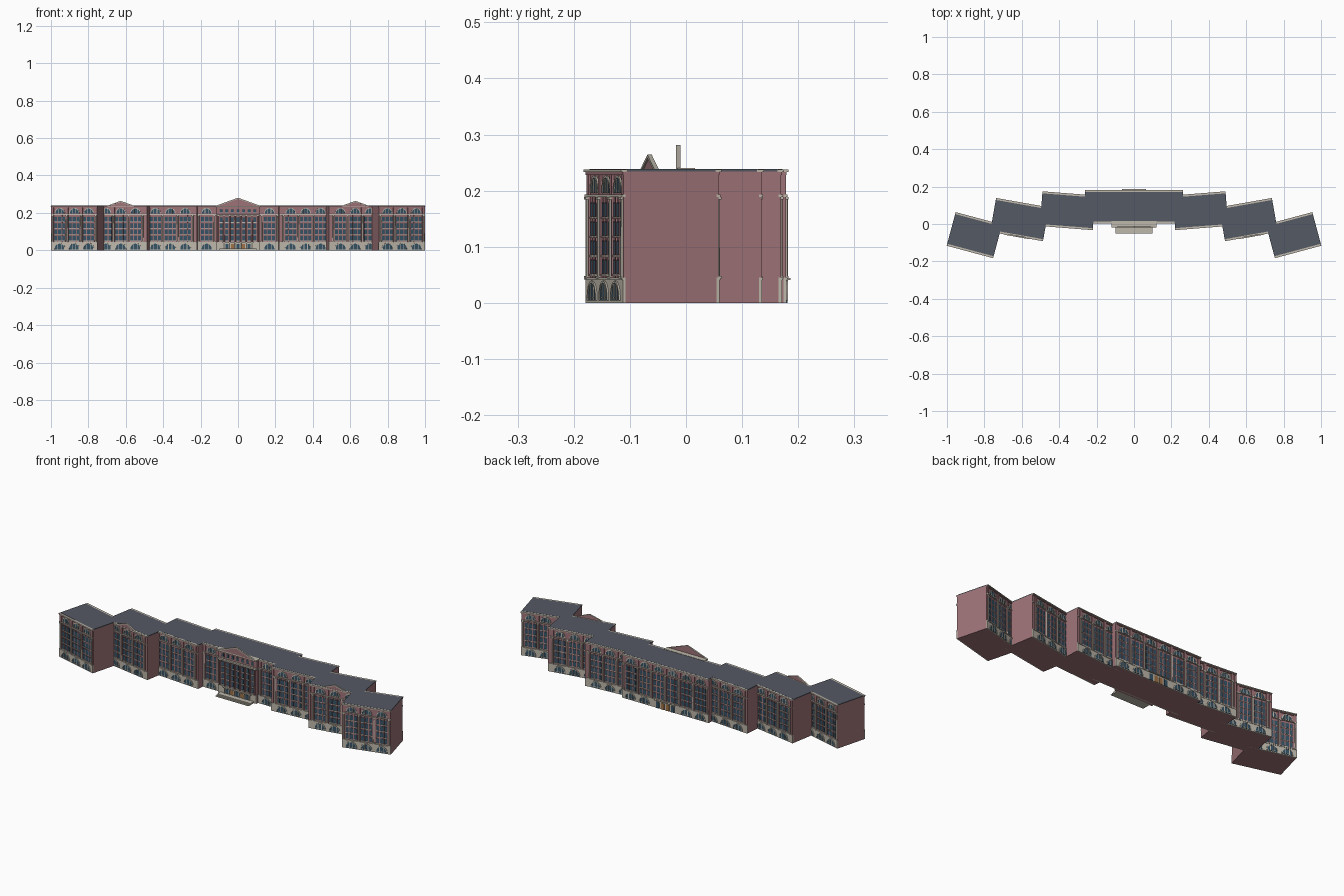
import bpy, bmesh
from math import sin, cos, pi, radians
from mathutils import Matrix, Vector

if "Cube" in bpy.data.objects:
    bpy.data.objects.remove(bpy.data.objects["Cube"])

COLORS = {
    "brick": (0.34, 0.17, 0.185, 1), "stone": (0.52, 0.48, 0.41, 1),
    "glass": (0.035, 0.085, 0.13, 1), "roof": (0.09, 0.10, 0.125, 1),
    "door": (0.36, 0.17, 0.06, 1), "frame": (0.16, 0.10, 0.10, 1)}
MATS = {}
for k, c in COLORS.items():
    MATS[k] = bpy.data.materials.new(k)
    MATS[k].diffuse_color = c
parts = {}


def prism(part, mat, M, pts, y0, y1):
    """Extrude an x-z outline from y0 (outer) to y1."""
    bm = parts.setdefault((part, mat), bmesh.new())
    a = [bm.verts.new(M @ Vector((x, y0, z))) for x, z in pts]
    b = [bm.verts.new(M @ Vector((x, y1, z))) for x, z in pts]
    bm.faces.new(a)
    bm.faces.new(b[::-1])
    n = len(pts)
    for i in range(n):
        j = (i + 1) % n
        bm.faces.new((a[j], a[i], b[i], b[j]))


def box(part, mat, M, x0, x1, y0, y1, z0, z1):
    prism(part, mat, M, [(x0, z0), (x1, z0), (x1, z1), (x0, z1)], y0, y1)


def column(part, mat, M, x, y, r, z0, z1, n=8):
    bm = parts.setdefault((part, mat), bmesh.new())
    bmesh.ops.create_cone(bm, cap_ends=True, segments=n, radius1=r, radius2=r * 0.88,
                          depth=z1 - z0, matrix=M @ Matrix.Translation((x, y, (z0 + z1) / 2)))


def arc(c, z, r, n=12):
    return [(c + r * cos(pi * i / n), z + r * sin(pi * i / n)) for i in range(n + 1)]


def arch_window(M, c, z0, spring, r, yf, trim):
    prism("arch_windows", "glass", M, [(c - r, z0), (c + r, z0)] + arc(c, spring, r), yf - 0.001, yf + 0.001)
    ro = r + 0.004
    ring = [(c + ro, z0)] + arc(c, spring, ro) + [(c - ro, z0), (c - r, z0)] + arc(c, spring, r)[::-1] + [(c + r, z0)]
    prism("arch_surrounds", trim, M, ring, yf - 0.003, yf)
    for dx in (-0.36, 0.36):
        x = c + dx * r
        box("arch_mullions", "stone", M, x - 0.0017, x + 0.0017, yf - 0.0025, yf, z0, spring + r * 0.93)
    box("arch_mullions", "stone", M, c - r, c + r, yf - 0.002, yf, spring - 0.0005, spring + 0.001)


def window(M, x, w, z0, z1, y):
    box("window_frames", "frame", M, x - w / 2 - 0.002, x + w / 2 + 0.002, y - 0.001, y + 0.001, z0 - 0.002, z1 + 0.002)
    box("windows", "glass", M, x - w / 2, x + w / 2, y - 0.0018, y, z0, z1)
    box("window_sills", "stone", M, x - w / 2 - 0.002, x + w / 2 + 0.002, y - 0.003, y, z0 - 0.004, z0 - 0.001)


def pier(M, x, w=0.014):
    box("piers", "brick", M, x - w / 2, x + w / 2, -0.004, 0.001, 0.043, 0.232)
    column("pilasters", "stone", M, x, -0.004, 0.004, 0.046, 0.188)
    box("pilaster_caps", "stone", M, x - 0.006, x + 0.006, -0.009, 0, 0.184, 0.189)
    box("pilaster_feet", "stone", M, x - 0.006, x + 0.006, -0.009, 0, 0.043, 0.048)


def bay(M, c, b, base=True):
    r = b * 0.33
    if base:
        arch_window(M, c, 0.004, 0.009, r, -0.005, "stone")
    arch_window(M, c, 0.196, 0.199, r * 0.9, 0, "stone")
    for row in range(4):
        z = 0.052 + row * 0.034
        for dx, w in ((-0.27, 0.014), (0, 0.018), (0.27, 0.014)):
            window(M, c + dx * b, w, z, z + 0.024, 0)
    for dx in (-0.14, 0.14):
        box("thin_ribs", "brick", M, c + dx * b - 0.002, c + dx * b + 0.002, -0.003, 0, 0.043, 0.19)


def bands(M, x0, x1):
    box("stone_base", "stone", M, x0, x1, -0.005, 0.001, 0, 0.043)
    box("base_moulding", "stone", M, x0, x1, -0.007, 0.001, 0.041, 0.045)
    box("upper_string_course", "stone", M, x0, x1, -0.007, 0.001, 0.189, 0.193)
    box("cornice", "stone", M, x0, x1, -0.009, 0.004, 0.233, 0.238)
    box("frieze", "brick", M, x0, x1, -0.005, 0.001, 0.228, 0.233)


def facade(M, width, n, b, no_base=()):
    bands(M, -width / 2, width / 2)
    for i in range(n):
        bay(M, (i - (n - 1) / 2) * b, b, i not in no_base)
    for i in range(n + 1):
        pier(M, (i - n / 2) * b)
    m = (width - n * b) / 2
    for s in (-1, 1):
        if m > 0.01:
            x = s * (width / 2 - 0.006)
            box("corner_piers", "brick", M, x - 0.006, x + 0.006, -0.004, 0.001, 0.043, 0.232)


def pediment(M, half, z0, z1, y0, y1):
    prism("pediment", "brick", M, [(-half, z0), (half, z0), (0, z1 - 0.003)], y0, y1)
    for s in (-1, 1):
        prism("pediment_trim", "stone", M, [(s * (half + 0.004), z0), (0, z1), (0, z1 - 0.006), (s * (half - 0.012), z0)],
              y0 - 0.003, y1)


def block(M, L, D):
    box("brick_block", "brick", M, -L / 2, L / 2, -D / 2, D / 2, 0, 0.234)
    box("flat_roof", "roof", M, -L / 2, L / 2, -D / 2 + 0.002, D / 2 - 0.002, 0.234, 0.2385)


def sides(M, D):
    front = M @ Matrix.Translation((0, -D / 2, 0))
    back = M @ Matrix.Rotation(pi, 4, 'Z') @ Matrix.Translation((0, -D / 2, 0))
    return front, back


# Stepped wings: front inner corner, angle, length, depth
for px, py, ang, L, D in ((0.22, -0.024, 4.5, 0.284, 0.168),
                          (0.485, -0.083, 10, 0.287, 0.166),
                          (0.751, -0.174, 15, 0.257, 0.168)):
    a = radians(ang)
    cx = px + cos(a) * L / 2 - sin(a) * D / 2
    cy = py + sin(a) * L / 2 + cos(a) * D / 2
    for s in (1, -1):
        M = Matrix.Translation((s * cx, cy, 0)) @ Matrix.Rotation(s * a, 4, 'Z')
        block(M, L, D)
        F, B = sides(M, D)
        facade(F, L, 3, 0.08)
        facade(B, L, 3, 0.08)
        if ang == 10:
            pediment(F, 0.068, 0.238, 0.264, -0.008, -0.003)

# Central block
D = 0.162
C = Matrix.Translation((0, 0.012 + D / 2, 0))
block(C, 0.524, D)
F, B = sides(C, D)
facade(B, 0.524, 6, 0.084, (2, 3))
bands(F, -0.262, 0.262)
for s in (-1, 1):
    bay(F, s * 0.168, 0.08)
    pier(F, s * 0.21)
    pier(F, s * 0.126)

# Portico
box("portico_wall", "brick", F, -0.115, 0.115, -0.014, 0, 0, 0.234)
P = F @ Matrix.Translation((0, -0.014, 0))
box("portico_base", "stone", P, -0.115, 0.115, -0.005, 0, 0, 0.045)
box("portico_entablature", "stone", P, -0.117, 0.117, -0.011, 0, 0.184, 0.192)
box("portico_cornice", "stone", P, -0.121, 0.121, -0.013, 0.018, 0.232, 0.24)
pediment(P, 0.115, 0.238, 0.281, -0.013, -0.008)
for i in range(8):
    column("portico_columns", "brick", P, -0.105 + i * 0.03, -0.005, 0.0045, 0.045, 0.184, 10)
for i in range(7):
    x = -0.09 + i * 0.03
    window(P, x, 0.013, 0.203, 0.219, 0)
    for row in range(4):
        z = 0.052 + row * 0.033
        window(P, x, 0.014, z, z + 0.024, 0)

# Front doors and steps
for i in range(5):
    x = -0.06 + i * 0.03
    box("front_doors", "door" if i % 2 else "glass", P, x - 0.008, x + 0.008, -0.0065, -0.004, 0.008, 0.034)
for i in range(6):
    column("door_columns", "stone", P, -0.075 + i * 0.03, -0.008, 0.003, 0.008, 0.04)
box("door_lintel", "stone", P, -0.085, 0.085, -0.012, 0, 0.038, 0.044)
for i in range(3):
    box("front_steps", "stone", P, -0.1, 0.1, -0.05 + i * 0.008, 0, i * 0.003, i * 0.003 + 0.003)

# Rear doors and canopy
for i in range(4):
    x = -0.045 + i * 0.03
    box("rear_doors", "door" if i in (1, 2) else "glass", B, x - 0.01, x + 0.01, -0.007, -0.004, 0, 0.034)
box("rear_canopy", "stone", B, -0.063, 0.063, -0.012, 0, 0.041, 0.0445)

# Turn collected parts into objects
for (name, mat), bm in parts.items():
    bmesh.ops.recalc_face_normals(bm, faces=bm.faces)
    me = bpy.data.meshes.new(name)
    bm.to_mesh(me)
    bm.free()
    me.materials.append(MATS[mat])
    bpy.context.collection.objects.link(bpy.data.objects.new(name, me))

for m in bpy.data.materials:
    if m.users and not m.is_grease_pencil:
        m.use_nodes = True
        m.node_tree.nodes["Principled BSDF"].inputs["Base Color"].default_value = m.diffuse_color
